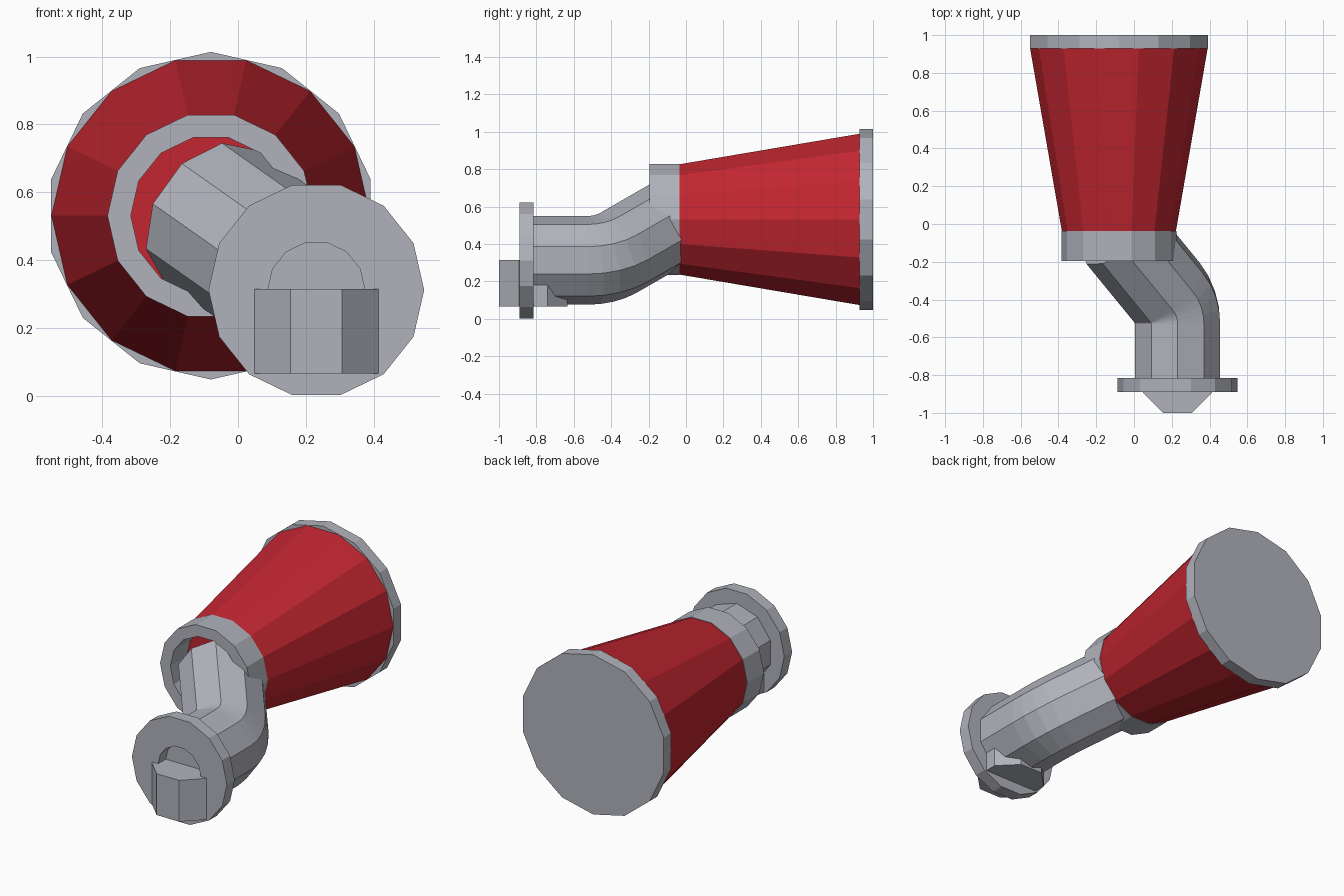
import bpy, bmesh, math
from mathutils import Vector, Matrix

if "Cube" in bpy.data.objects:
    bpy.data.objects.remove(bpy.data.objects["Cube"])


def material(name, rgb):
    m = bpy.data.materials.new(name)
    m.diffuse_color = (*rgb, 1)
    m.use_nodes = True
    m.node_tree.nodes["Principled BSDF"].inputs["Base Color"].default_value = m.diffuse_color
    return m


GREY = material("metal grey", (0.44, 0.45, 0.50))
RED = material("tank red", (0.54, 0.019, 0.03))


def ring(c, r, n, phase, rot=Matrix()):
    """n-gon in the XZ plane around c, optionally rotated."""
    c = Vector(c)
    pts = []
    for i in range(n):
        a = phase + 2 * math.pi * i / n
        pts.append(c + rot @ Vector((r * math.cos(a), 0, r * math.sin(a))))
    return pts


def loft(name, rings, mat, closed=False):
    """Skin a chain of rings; either cap the ends or join last to first."""
    bm = bmesh.new()
    loops = [[bm.verts.new(p) for p in r] for r in rings]
    n = len(loops[0])
    pairs = list(zip(loops, loops[1:]))
    if closed:
        pairs.append((loops[-1], loops[0]))
    else:
        bm.faces.new(loops[0])
        bm.faces.new(loops[-1])
    for a, b in pairs:
        for i in range(n):
            j = (i + 1) % n
            bm.faces.new((a[i], a[j], b[j], b[i]))
    bmesh.ops.recalc_face_normals(bm, faces=bm.faces)
    me = bpy.data.meshes.new(name)
    bm.to_mesh(me)
    bm.free()
    me.materials.append(mat)
    ob = bpy.data.objects.new(name, me)
    bpy.context.collection.objects.link(ob)
    return ob


def turned(name, cx, cz, profile, mat, phase=0.0, closed=False):
    """14-sided part along Y from (y, radius) pairs."""
    return loft(name, [ring((cx, y, cz), r, 14, phase) for y, r in profile], mat, closed)


BX, BZ = -0.08, 0.531      # tank axis
FX, FZ = 0.231, 0.312      # outlet axis

# Tank cone, back rim and hollow front collar
turned("tank_cone", BX, BZ, [(-0.037, 0.302), (0.93, 0.47)], RED)
turned("back_rim", BX, BZ, [(0.928, 0.483), (1.0, 0.483)], GREY, math.pi / 14)
turned("front_collar", BX, BZ,
       [(-0.195, 0.305), (-0.036, 0.305), (-0.036, 0.236), (-0.195, 0.236)], GREY, closed=True)

# Outlet flange with a round opening
turned("outlet_flange", FX, FZ,
       [(-0.89, 0.318), (-0.815, 0.318), (-0.815, 0.143), (-0.89, 0.143)], GREY, closed=True)

# Bent pipe: straight run, 45 degree elbow towards the tank axis, straight run
R = 0.237
start = Vector((FX, 0, FZ))
u = Vector((BX - FX, 0, BZ - FZ))
reach = u.length
u.normalize()
axis = Vector((0, 1, 0)).cross(u)
phase = math.pi / 2
bend_y = -0.53
rings = [ring((FX, -0.817, FZ), R, 10, phase)]
for k in range(5):
    t = math.radians(45) * k / 4
    c = start + u * R * (1 - math.cos(t)) + Vector((0, bend_y + R * math.sin(t), 0))
    rot = Matrix.Rotation(t, 3, axis)
    rings.append(ring(c, R, 10, phase, rot.to_4x4()))
run = reach - R * (1 - math.cos(math.radians(45)))
end = c + u * run + Vector((0, run, 0))
rings.append(ring(end, R, 10, phase, rot.to_4x4()))
loft("bent_pipe", rings, GREY)

# Octagonal spout standing under the outlet
apothem = 0.183
rad = apothem / math.cos(math.pi / 8)
spout = []
for z in (0.065, 0.315):
    spout.append([Vector((FX + rad * math.cos(a), -0.817 + rad * math.sin(a), z))
                  for a in (math.pi / 8 + i * math.pi / 4 for i in range(8))])
loft("spout", spout, GREY)
